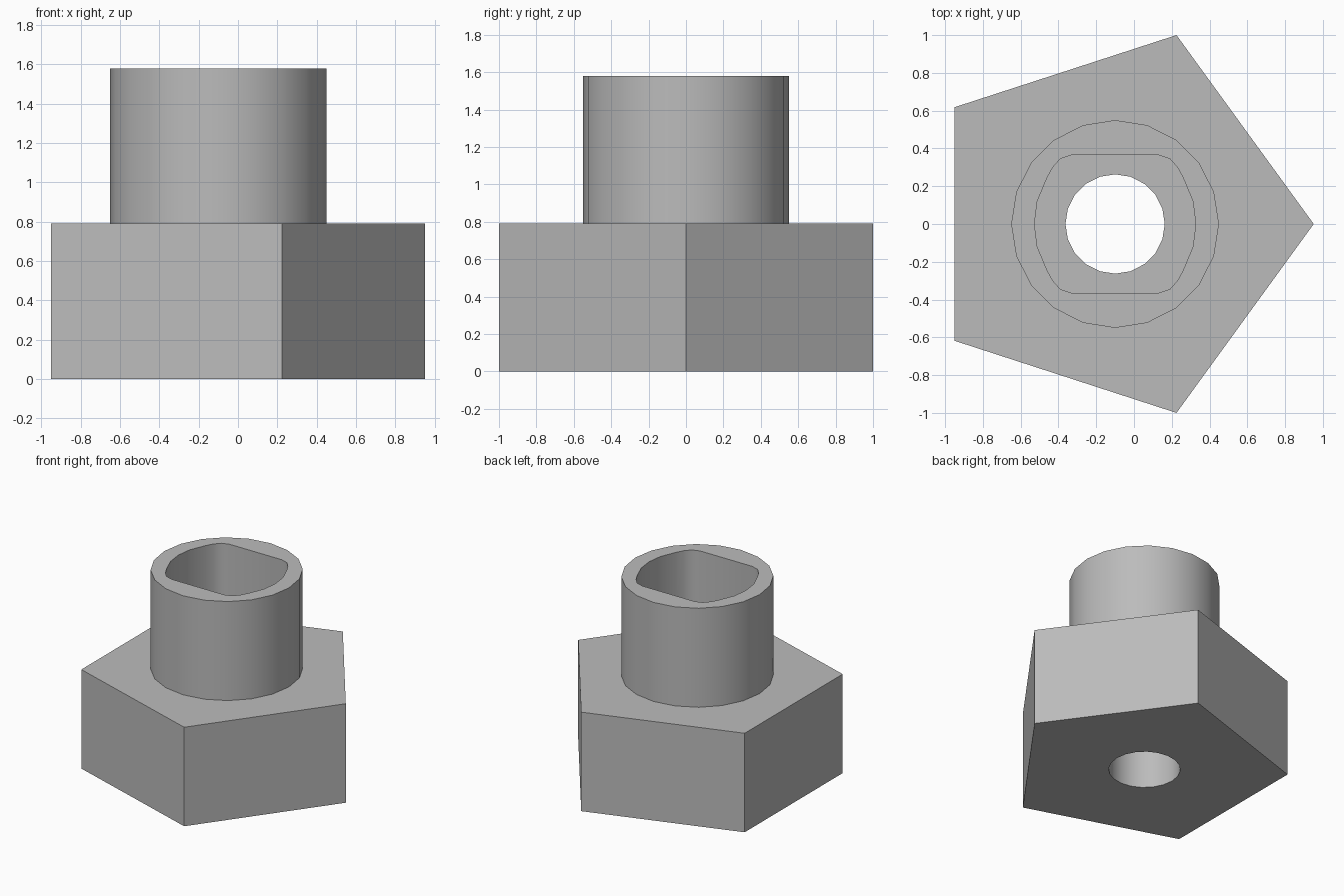
import bpy, bmesh, math

if "Cube" in bpy.data.objects:
    bpy.data.objects.remove(bpy.data.objects["Cube"])

AXIS_X = -0.10
BASE_TOP, TOP = 0.79, 1.58

grey = bpy.data.materials.new("plain grey")
grey.use_nodes = True
colour = (0.5, 0.5, 0.5, 1)
grey.diffuse_color = colour
grey.node_tree.nodes["Principled BSDF"].inputs["Base Color"].default_value = colour


def circle(radius, sides):
    step = math.tau / sides
    return [(radius * math.cos(i * step), radius * math.sin(i * step)) for i in range(sides)]


def prism(name, outline, bottom, top):
    """Extrude a closed outline around the shared axis."""
    bm = bmesh.new()
    face = bm.faces.new([bm.verts.new((AXIS_X + x, y, bottom)) for x, y in outline])
    result = bmesh.ops.extrude_face_region(bm, geom=[face])
    verts = [v for v in result["geom"] if isinstance(v, bmesh.types.BMVert)]
    bmesh.ops.translate(bm, verts=verts, vec=(0, 0, top - bottom))
    bmesh.ops.recalc_face_normals(bm, faces=bm.faces)
    mesh = bpy.data.meshes.new(name)
    bm.to_mesh(mesh)
    bm.free()
    mesh.materials.append(grey)
    obj = bpy.data.objects.new(name, mesh)
    bpy.context.collection.objects.link(obj)
    return obj


def combine(target, tool, operation):
    """Apply a boolean and discard the tool."""
    mod = target.modifiers.new(operation.title(), "BOOLEAN")
    mod.operation, mod.solver, mod.object = operation, "EXACT", tool
    bpy.context.view_layer.objects.active = target
    bpy.ops.object.modifier_apply(modifier=mod.name)
    bpy.data.objects.remove(tool)


# Socket outline: bowed ends, flat front and back, rounded corners
quarter = [(0.427, 0), (0.412, 0.12), (0.36, 0.245), (0.33, 0.30), (0.29, 0.345), (0.23, 0.365)]
half = quarter + [(-x, y) for x, y in reversed(quarter)]
socket_outline = half + [(x, -y) for x, y in reversed(half[1:-1])]

# Pentagonal base with its round collar
body = prism("pentagon_knob", circle(1 / math.sin(math.radians(72)), 5), 0, BASE_TOP)
combine(body, prism("collar", circle(0.55, 20), BASE_TOP / 2, TOP), "UNION")

# Socket in the collar and bore through the base
combine(body, prism("socket_cutter", socket_outline, BASE_TOP, TOP + 0.2), "DIFFERENCE")
combine(body, prism("bore_cutter", circle(0.263, 20), -0.2, BASE_TOP + 0.2), "DIFFERENCE")

# Round walls are smooth, corners stay sharp
bpy.ops.object.select_all(action="DESELECT")
body.select_set(True)
bpy.context.view_layer.objects.active = body
bpy.ops.object.shade_smooth_by_angle(angle=math.radians(30))
